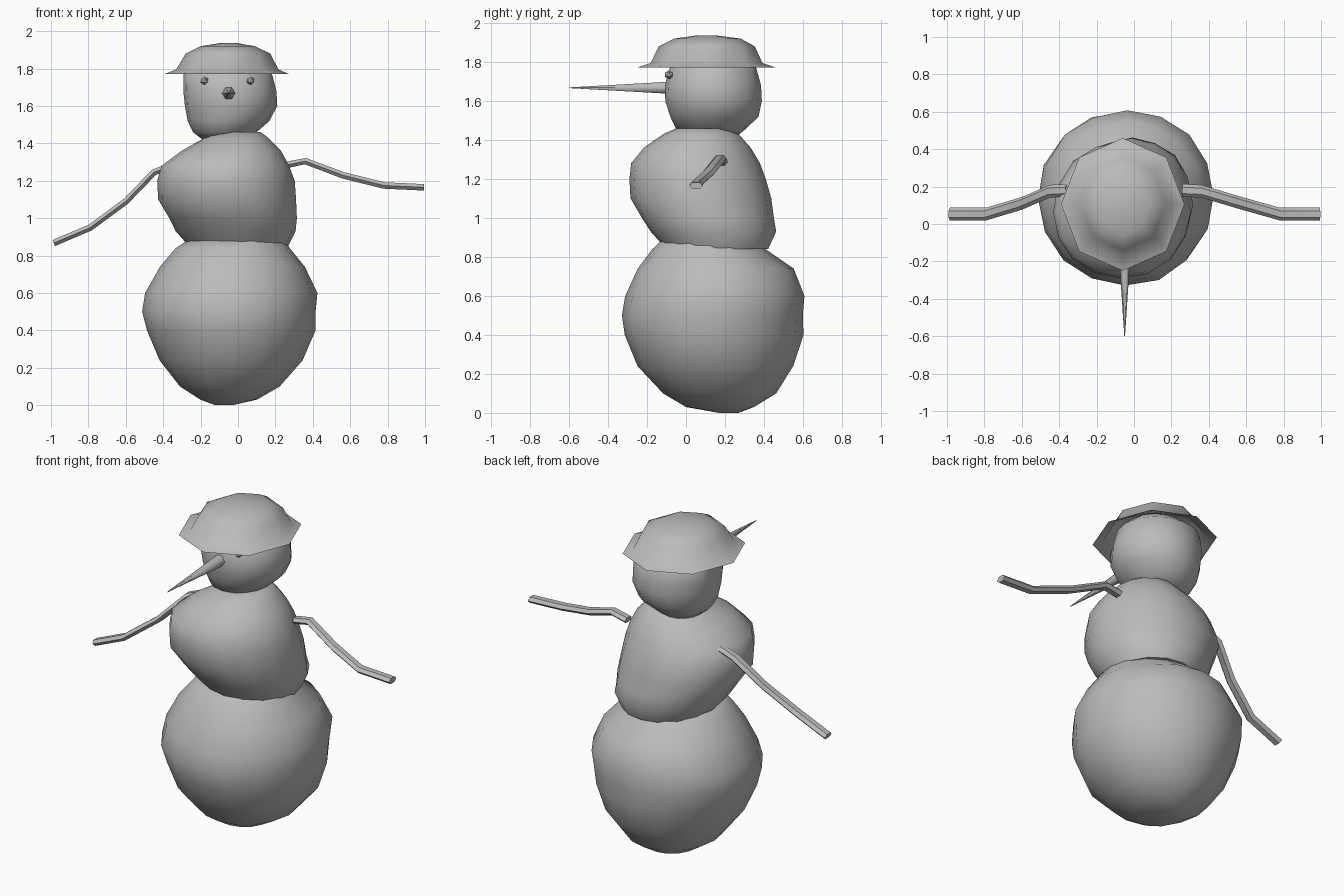
import bpy, bmesh, math, random
from mathutils import Vector

random.seed(4)
cube = bpy.data.objects.get("Cube")
if cube:
    bpy.data.objects.remove(cube, do_unlink=True)

grey = bpy.data.materials.new("plain_grey")
grey.use_nodes = True
colour = (0.5, 0.5, 0.5, 1)
grey.diffuse_color = colour
grey.node_tree.nodes["Principled BSDF"].inputs["Base Color"].default_value = colour


def finish(name, bm, angle):
    """Turn a bmesh into a smooth shaded object with sharp creases."""
    bmesh.ops.recalc_face_normals(bm, faces=bm.faces)
    mesh = bpy.data.meshes.new(name)
    bm.to_mesh(mesh)
    bm.free()
    mesh.materials.append(grey)
    mesh.polygons.foreach_set("use_smooth", [True] * len(mesh.polygons))
    mesh.set_sharp_from_angle(angle=math.radians(angle))
    obj = bpy.data.objects.new(name, mesh)
    bpy.context.collection.objects.link(obj)
    return obj


def loft(name, rings, angle=40, cap_start=True, cap_end=True):
    """Skin a list of point rings that all have the same length."""
    bm = bmesh.new()
    loops = [[bm.verts.new(p) for p in ring] for ring in rings]
    for low, high in zip(loops, loops[1:]):
        count = len(low)
        for i in range(count):
            j = (i + 1) % count
            bm.faces.new((low[i], low[j], high[j], high[i]))
    if cap_start:
        bm.faces.new(loops[0][::-1])
    if cap_end:
        bm.faces.new(loops[-1])
    return finish(name, bm, angle)


def oval(level, sides, wobble=0.0, turn=0.0):
    """Horizontal oval ring from its height and its extents in x and y."""
    z, left, right, front, back = level
    points = []
    for i in range(sides):
        a = math.tau * i / sides + turn
        grow = 1 + random.uniform(-wobble, wobble)
        points.append(Vector((
            (left + right) / 2 + math.cos(a) * grow * (right - left) / 2,
            (front + back) / 2 + math.sin(a) * grow * (back - front) / 2,
            z)))
    return points


def snowball(name, levels):
    return loft(name, [oval(lv, 16, 0.012) for lv in levels], 45)


# Three lumpy snowballs: height, then x and y extents
snowball("lower_ball", [
    (0, -.12, -.03, .17, .27), (.03, -.2, .1, 0, .35), (.1, -.31, .22, -.12, .46),
    (.24, -.42, .35, -.25, .55), (.4, -.49, .41, -.31, .6), (.5, -.515, .42, -.33, .6),
    (.6, -.5, .43, -.31, .61), (.74, -.42, .36, -.25, .55), (.84, -.33, .28, -.17, .41),
    (.88, -.27, .25, -.13, .38)])
snowball("middle_ball", [
    (.84, -.25, .26, -.1, .42), (.93, -.33, .31, -.18, .46), (1, -.37, .315, -.23, .45),
    (1.1, -.43, .31, -.285, .44), (1.2, -.435, .3, -.29, .41), (1.28, -.41, .275, -.28, .38),
    (1.36, -.3, .23, -.22, .33), (1.43, -.18, .16, -.12, .27), (1.46, -.1, .12, -.05, .2)])
snowball("head", [
    (1.42, -.19, .05, .03, .26), (1.46, -.24, .1, -.05, .31), (1.52, -.27, .17, -.08, .37),
    (1.6, -.285, .21, -.105, .39), (1.68, -.295, .205, -.11, .385), (1.78, -.29, .18, -.08, .36),
    (1.85, -.2, .1, 0, .27)])

# Hat: flared angular brim running up into a low crown
hat_levels = [
    (1.772, -.39, .27, -.25, .46), (1.795, -.33, .215, -.18, .39),
    (1.88, -.28, .17, -.14, .355), (1.92, -.2, .09, -.06, .28),
    (1.937, -.09, -.01, .06, .15)]
loft("hat", [oval(lv, 8) if i == 0 else oval(lv, 8, 0.01)
             for i, lv in enumerate(hat_levels)], 50, cap_start=False)

# Carrot nose tapering forward
nose = []
for y, radius in ((.02, .045), (-.11, .034), (-.6, .002)):
    nose.append([Vector((-.05 + radius * math.cos(math.tau * i / 6), y,
                         1.668 + radius * math.sin(math.tau * i / 6))) for i in range(6)])
loft("nose", nose, 70)

# Pebble eyes
for name, x in (("right_eye", -.18), ("left_eye", .068)):
    bm = bmesh.new()
    bmesh.ops.create_icosphere(bm, subdivisions=1, radius=.023)
    finish(name, bm, 30).location = (x, -.088, 1.735)


# Flat stick arms swept along bent paths
def arm(name, path):
    path = [Vector(p) for p in path]
    rings = []
    for i, p in enumerate(path):
        along = path[min(i + 1, len(path) - 1)] - path[max(i - 1, 0)]
        along.y = 0
        up = Vector((-along.z, 0, along.x)).normalized() * .02
        side = Vector((0, .034, 0))
        rings.append([p + side * math.cos(math.tau * k / 6) + up * math.sin(math.tau * k / 6)
                      for k in range(6)])
    loft(name, rings, 35)


arm("left_arm", [(.26, .18, 1.285), (.36, .175, 1.305), (.56, .115, 1.23),
                 (.78, .053, 1.175), (.995, .053, 1.165)])
arm("right_arm", [(-.36, .18, 1.28), (-.45, .175, 1.245), (-.6, .11, 1.09),
                  (-.79, .053, .95), (-.985, .053, .867)])
